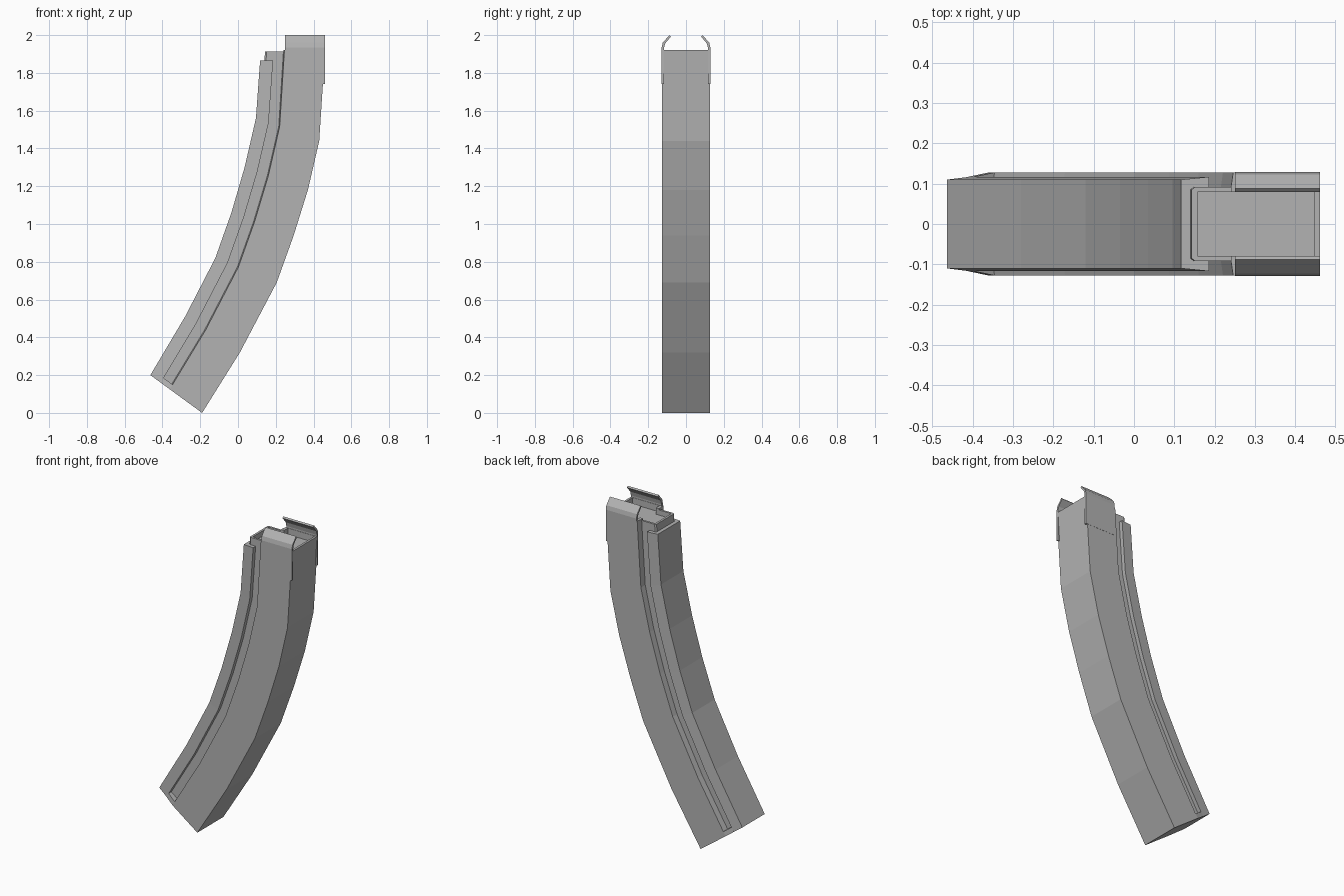
import bpy, bmesh
from mathutils import Vector

cube = bpy.data.objects.get("Cube")
if cube:
    bpy.data.objects.remove(cube, do_unlink=True)

steel = bpy.data.materials.new("grey_steel")
steel.use_nodes = True
GREY = (0.45, 0.45, 0.45, 1)
steel.diffuse_color = GREY
steel.node_tree.nodes["Principled BSDF"].inputs["Base Color"].default_value = GREY

# Inner and outer edge of the curve, bottom to top (x, z)
INNER = [(-.464, .20), (-.28, .51), (-.12, .82), (-.035, 1.06),
         (.035, 1.30), (.095, 1.56), (.117, 1.92)]
OUTER = [(-.19, 0), (.01, .32), (.205, .69), (.295, .94),
         (.37, 1.18), (.43, 1.44), (.461, 1.92)]
STATIONS = [(Vector(a), Vector(b)) for a, b in zip(INNER, OUTER)]


def add_object(name, bm):
    bmesh.ops.recalc_face_normals(bm, faces=bm.faces)
    mesh = bpy.data.meshes.new(name)
    bm.to_mesh(mesh)
    bm.free()
    mesh.materials.append(steel)
    obj = bpy.data.objects.new(name, mesh)
    bpy.context.collection.objects.link(obj)
    return obj


def skin(name, rings):
    """Join equal rings of points into a closed solid."""
    bm = bmesh.new()
    loops = [[bm.verts.new(p) for p in ring] for ring in rings]
    n = len(loops[0])
    for a, b in zip(loops, loops[1:]):
        for i in range(n):
            j = (i + 1) % n
            bm.faces.new((a[i], a[j], b[j], b[i]))
    bm.faces.new(loops[0])
    bm.faces.new(loops[-1])
    return add_object(name, bm)


def loft(name, half_section, stations, top=None):
    """Sweep a section of (fraction across, half width), mirrored in y."""
    section = half_section + [(u, -w) for u, w in reversed(half_section)]
    rings = []
    for a, b in stations:
        ring = []
        for u, w in section:
            p = a.lerp(b, u)
            z = top if top and a == stations[-1][0] else p.y
            ring.append((p.x, w, z))
        rings.append(ring)
    return skin(name, rings)


def box(name, x0, x1, half, z0, z1):
    rings = [[(x0, -half, z), (x1, -half, z), (x1, half, z), (x0, half, z)]
             for z in (z0, z1)]
    return skin(name, rings)


# Main body, slim front spine and the recessed core between them
body = loft("body", [(.36, .092), (.375, .128), (1, .128)], STATIONS)
spine = loft("spine", [(0, .11), (.2, .117), (.2, .09)], STATIONS, 1.866)
core = loft("core", [(.075, .085), (.1, .092), (.42, .092)], STATIONS, 1.912)

# Filler closing the side grooves at the bottom
a0, b0 = STATIONS[0]
a1, b1 = STATIONS[1]
end = (a0.lerp(a1, .08), b0.lerp(b1, .08))
loft("groove_end", [(.19, .117), (.38, .128)], [STATIONS[0], end])

# Shallow opening at the top
cutters = [box("narrow_opening_cutter", .157, .446, .079, 1.88, 2.1),
           box("wide_opening_cutter", .262, .447, .115, 1.88, 2.1)]
for cutter in cutters:
    cutter.hide_render = True
    cutter.hide_viewport = True
    cutter.display_type = 'WIRE'
    for part in (body, core):
        mod = part.modifiers.new("opening", 'BOOLEAN')
        mod.operation = 'DIFFERENCE'
        mod.solver = 'EXACT'
        mod.object = cutter

# Bent feed lips along both sides of the opening
LIP = [(.129, 1.74), (.129, 1.935), (.123, 1.96), (.088, 2.0),
       (.08, 1.992), (.111, 1.955), (.117, 1.93), (.117, 1.74)]
for name, side in (("front_lip", -1), ("back_lip", 1)):
    skin(name, [[(x, side * y, z) for y, z in LIP] for x in (.25, .461)])
